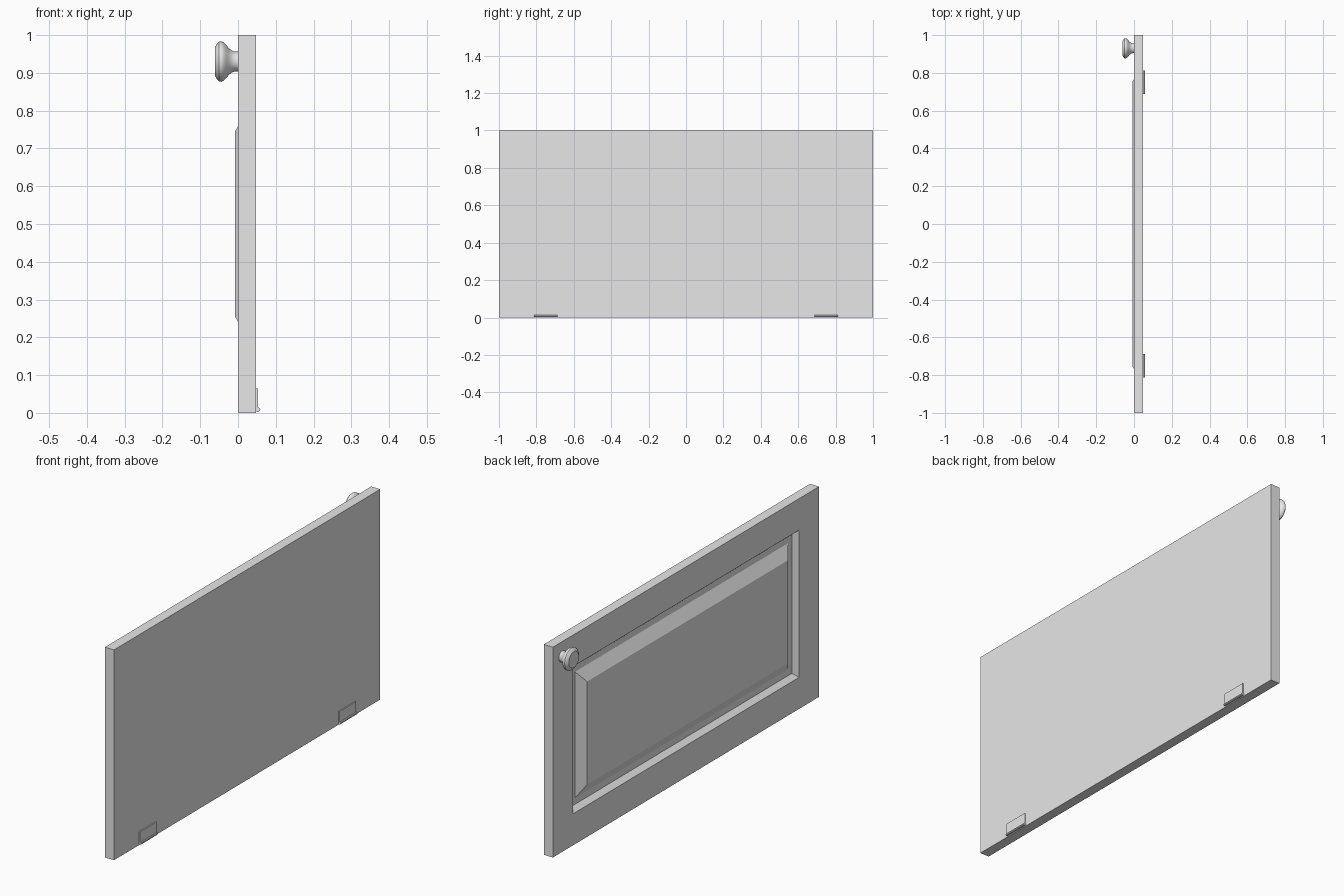
import bpy, bmesh, math
from mathutils import Matrix, Vector

cube = bpy.data.objects.get("Cube")
if cube:
    bpy.data.objects.remove(cube, do_unlink=True)

grey = bpy.data.materials.new("light_grey")
grey.use_nodes = True
grey.diffuse_color = (0.8, 0.8, 0.8, 1)
grey.node_tree.nodes["Principled BSDF"].inputs["Base Color"].default_value = (0.8, 0.8, 0.8, 1)

THICK = 0.048   # slab thickness, outer face at x = 0
FLOOR = 0.024   # depth of the recess


def finish(name, bm, smooth=False):
    bmesh.ops.recalc_face_normals(bm, faces=bm.faces)
    mesh = bpy.data.meshes.new(name)
    bm.to_mesh(mesh)
    bm.free()
    mesh.materials.append(grey)
    obj = bpy.data.objects.new(name, mesh)
    bpy.context.collection.objects.link(obj)
    if smooth:
        bpy.ops.object.select_all(action="DESELECT")
        obj.select_set(True)
        bpy.context.view_layer.objects.active = obj
        bpy.ops.object.shade_smooth_by_angle(angle=math.radians(35))
    return obj


def loft(bm, rings):
    """Join successive vertex rings with quads and cap both ends."""
    rings = [[bm.verts.new(p) for p in ring] for ring in rings]
    for a, b in zip(rings, rings[1:]):
        n = len(a)
        for i in range(n):
            j = (i + 1) % n
            bm.faces.new((a[i], a[j], b[j], b[i]))
    bm.faces.new(rings[0])
    bm.faces.new(rings[-1])


def rectangle(half_y, half_z, x):
    corners = ((-1, -1), (1, -1), (1, 1), (-1, 1))
    return [(x, sy * half_y, 0.5 + sz * half_z) for sy, sz in corners]


def circle(x, radius, y, z, sides):
    angles = [2 * math.pi * i / sides for i in range(sides)]
    return [(x, y + radius * math.cos(a), z + radius * math.sin(a)) for a in angles]


def lathe(name, profile, y, z, sides=32):
    bm = bmesh.new()
    loft(bm, [circle(x, r, y, z, sides) for x, r in profile])
    return finish(name, bm, smooth=True)


def box(name, low, high):
    low, high = Vector(low), Vector(high)
    bm = bmesh.new()
    move = Matrix.Translation((low + high) / 2) @ Matrix.Diagonal((*(high - low), 1))
    bmesh.ops.create_cube(bm, size=1, matrix=move)
    return finish(name, bm)


# Door slab with a sloped-edge recess
bm = bmesh.new()
loft(bm, [rectangle(1, 0.5, THICK), rectangle(1, 0.5, 0),
          rectangle(0.85, 0.35, 0), rectangle(0.83, 0.33, FLOOR)])
finish("door_frame", bm)

# Raised centre panel with bevelled border
bm = bmesh.new()
loft(bm, [rectangle(0.8, 0.3, FLOOR), rectangle(0.755, 0.245, -0.008)])
finish("raised_panel", bm)

# Turned knob with a slightly dished face
lathe("knob", [(0.002, 0.026), (-0.008, 0.026), (-0.016, 0.029), (-0.024, 0.035),
               (-0.031, 0.044), (-0.038, 0.051), (-0.044, 0.0535), (-0.050, 0.053),
               (-0.055, 0.048), (-0.061, 0.038), (-0.059, 0.028), (-0.058, 0.01)],
      0.93, 0.93)

# Hinges on the other face: a thin leaf and a pin barrel
for side, sign in (("left", 1), ("right", -1)):
    y = 0.75 * sign
    box(side + "_hinge_leaf", (THICK, y - 0.062, 0.004), (0.0535, y + 0.062, 0.064))
    bm = bmesh.new()
    pin = circle(0, 0.006, 0, 0, 10)
    loft(bm, [[(0.053 + a, y + end, 0.0085 + b) for _, a, b in pin]
              for end in (-0.063, 0.063)])
    finish(side + "_hinge_pin", bm, smooth=True)
